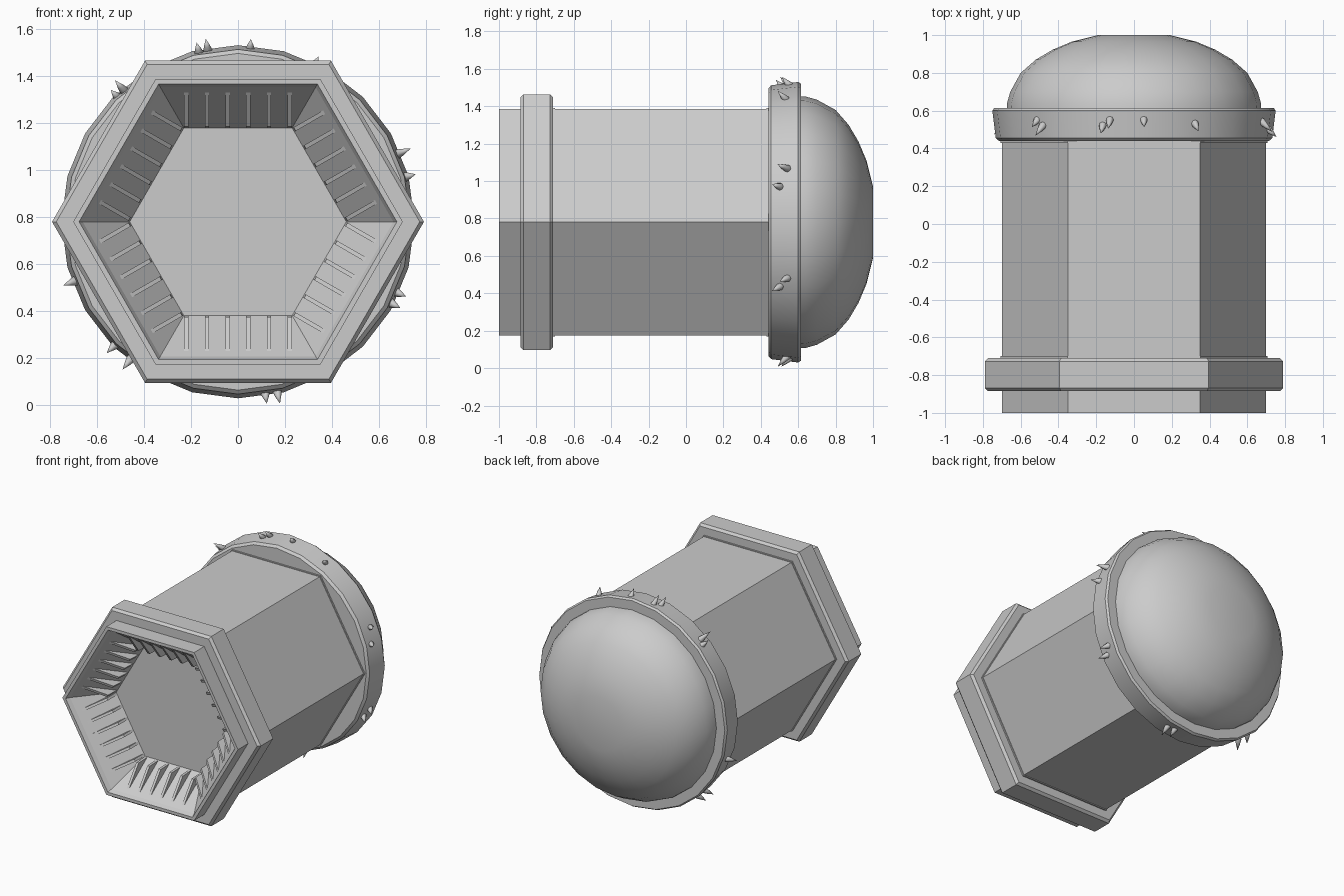
import bpy, math
from mathutils import Vector

if "Cube" in bpy.data.objects:
    bpy.data.objects.remove(bpy.data.objects["Cube"])

CZ = 0.78  # height of the barrel axis


def new_object(name, verts, faces, smooth=None):
    mesh = bpy.data.meshes.new(name)
    mesh.from_pydata([tuple(v) for v in verts], [], faces)
    obj = bpy.data.objects.new(name, mesh)
    bpy.context.collection.objects.link(obj)
    if smooth:
        bpy.ops.object.select_all(action='DESELECT')
        obj.select_set(True)
        bpy.context.view_layer.objects.active = obj
        bpy.ops.object.shade_smooth_by_angle(angle=math.radians(smooth))
    return obj


def radial(r, y, a):
    return Vector((r * math.cos(a), y, CZ + r * math.sin(a)))


def lathe(name, profile, sides, cap_start=False, cap_end=False, closed=False, smooth=None):
    """Sweep (radius, y) points around the y axis; profile runs front to back outside."""
    n, m = sides, len(profile)
    verts = [radial(r, y, 2 * math.pi * i / n) for r, y in profile for i in range(n)]
    faces = []
    for j in range(m if closed else m - 1):
        k = (j + 1) % m
        for i in range(n):
            i2 = (i + 1) % n
            faces.append((j * n + i, k * n + i, k * n + i2, j * n + i2))
    if cap_start:
        faces.append(tuple(range(n)))
    if cap_end:
        faces.append(tuple((m - 1) * n + i for i in reversed(range(n))))
    return new_object(name, verts, faces, smooth)


# Hexagonal barrel with a funnel-shaped recess in its front end
lathe("hex_barrel", [(0.46, -0.73), (0.66, -0.97), (0.675, -1.0), (0.70, -1.0), (0.70, 0.46)],
      6, cap_start=True, cap_end=True)

# Hexagonal collar with chamfered edges
lathe("hex_collar", [(0.68, -0.885), (0.772, -0.885), (0.79, -0.868), (0.79, -0.727),
                     (0.772, -0.71), (0.68, -0.71)], 6, closed=True)

# Thin fillet strips where barrel meets collar and round flange
for name, y0, y1 in (("collar_seam", -0.72, -0.70), ("flange_seam", 0.43, 0.45)):
    lathe(name, [(0.69, y0), (0.706, y0), (0.706, y1), (0.69, y1)], 6, closed=True)

# Round flange
lathe("round_flange", [(0.55, 0.44), (0.715, 0.44), (0.732, 0.455), (0.75, 0.60),
                       (0.74, 0.615), (0.60, 0.615)], 24, closed=True, smooth=25)

# Flattened dome
lathe("dome", [(0.675, 0.59), (0.672, 0.64), (0.655, 0.70), (0.60, 0.80), (0.52, 0.87),
               (0.43, 0.923), (0.33, 0.965), (0.19, 1.0)], 24,
      cap_start=True, cap_end=True, smooth=50)

# Six triangular fins on each funnel wall
verts, faces = [], []
for side in range(6):
    a = math.radians(30 + 60 * side)
    out = Vector((math.cos(a), 0, math.sin(a)))
    along = Vector((-math.sin(a), 0, math.cos(a)))
    for k in range(6):
        base = len(verts)
        for s in (-0.009, 0.009):
            for r, y in ((0.57, -0.955), (0.405, -0.83), (0.40, -0.72), (0.46, -0.74)):
                verts.append(Vector((0, y, CZ)) + out * r + along * (-0.22 + 0.088 * k + s))
        b = base
        faces += [(b, b + 1, b + 2, b + 3), (b + 7, b + 6, b + 5, b + 4)]
        faces += [(b + i, b + 4 + i, b + 4 + (i + 1) % 4, b + (i + 1) % 4) for i in range(4)]
new_object("funnel_fins", verts, faces)

# Small thorns around the flange: (angle in degrees, y of base, length)
thorns = [(103, .53, .06), (100, .56, .07), (86, .56, .055), (64, .54, .06),
          (134, .56, .055), (131, .53, .08), (23, .55, .08), (15, .51, .06),
          (200, .53, .07), (336, .55, .06), (332, .51, .06), (225, .54, .07),
          (232, .53, .08), (279, .56, .06), (283, .55, .075)]
verts, faces = [], []
for deg, y, length in thorns:
    a = math.radians(deg)
    out = Vector((math.cos(a), 0, math.sin(a)))
    axis = (out * 0.75 + Vector((0, -0.66, 0))).normalized()
    u = Vector((-math.sin(a), 0, math.cos(a)))
    v = axis.cross(u)
    start = radial(0.725, y, a)
    b, n = len(verts), 8
    for r, h in ((0.012, -0.01), (0.021, 0.012), (0.013, 0.5 * length + 0.01)):
        for i in range(n):
            t = 2 * math.pi * i / n
            verts.append(start + axis * h + (u * math.cos(t) + v * math.sin(t)) * r)
    verts.append(start + axis * (length + 0.015))
    for i in range(n):
        i2 = (i + 1) % n
        for j in range(2):
            faces.append((b + j * n + i, b + j * n + i2, b + j * n + n + i2, b + j * n + n + i))
        faces.append((b + 2 * n + i, b + 2 * n + i2, b + 3 * n))
    faces.append(tuple(b + i for i in reversed(range(n))))
new_object("flange_thorns", verts, faces, smooth=60)
